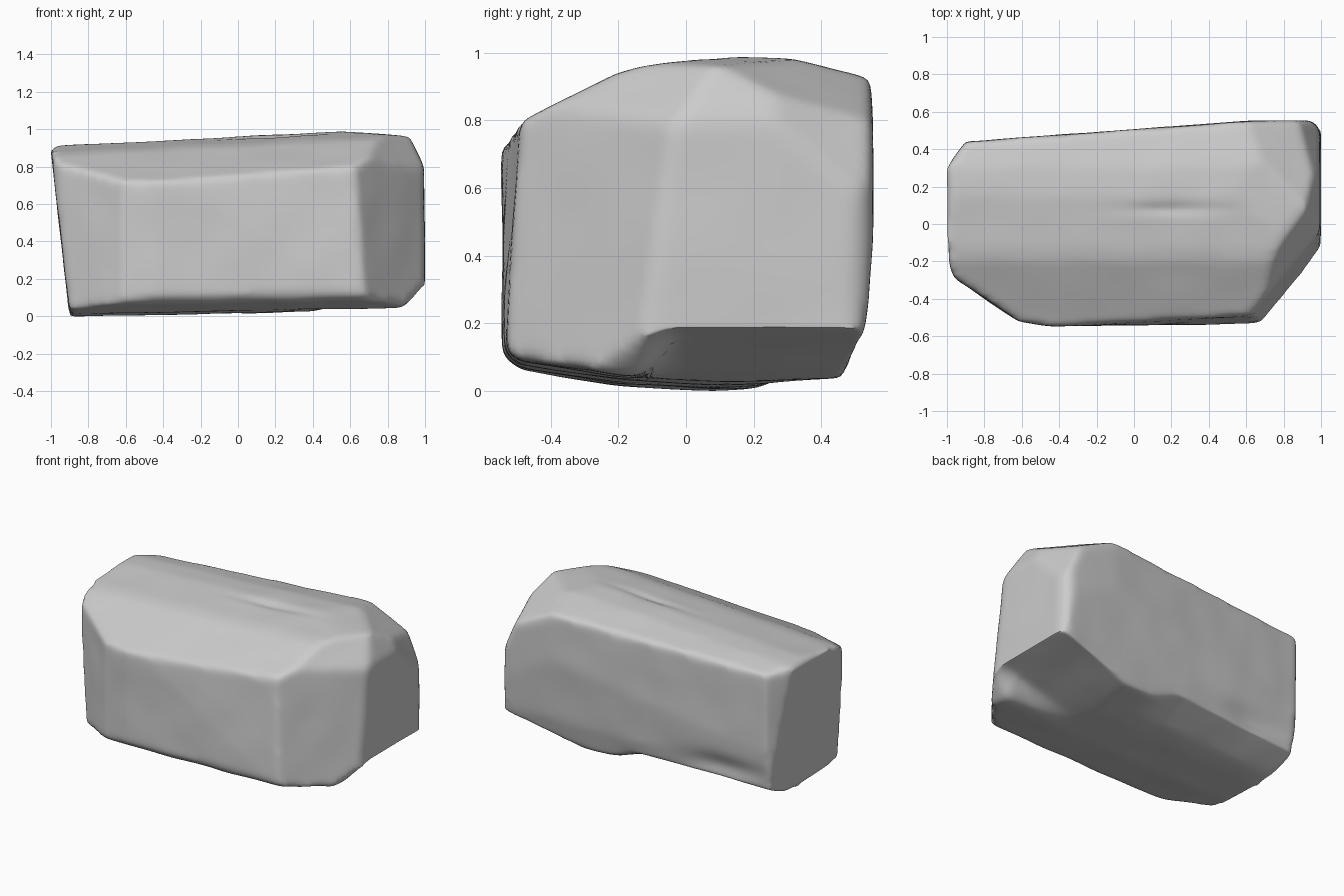
import bpy
import bmesh
from math import exp
from mathutils import Vector, noise

cube = bpy.data.objects.get("Cube")
if cube:
    bpy.data.objects.remove(cube, do_unlink=True)

CENTRE = Vector((0, 0, 0.5))


def cut(bm, point, normal):
    """Slice the block with a plane and keep the side holding the centre."""
    point, normal = Vector(point), Vector(normal)
    if normal.dot(point - CENTRE) < 0:
        normal = -normal
    geom = bm.verts[:] + bm.edges[:] + bm.faces[:]
    bmesh.ops.bisect_plane(bm, geom=geom, plane_co=point,
                           plane_no=normal.normalized(), clear_outer=True)
    hull = bmesh.ops.convex_hull(bm, input=bm.verts[:])
    inside = [v for v in hull["geom_interior"] + hull["geom_unused"]
              if isinstance(v, bmesh.types.BMVert) and v.is_valid]
    bmesh.ops.delete(bm, geom=inside, context="VERTS")


def cut_outline(bm, outline, place, along):
    """Slice along every segment of an outline swept in one direction."""
    points = [Vector(place(*p)) for p in outline]
    for a, b in zip(points, points[1:]):
        cut(bm, a, (b - a).cross(Vector(along)))


def in_plan(x, y):
    return (x, y, 0.5)


def in_section(y, z):
    return (0, y, z)


def in_front(x, z):
    return (x, 0, z)


def fade(value, start, end):
    """Smooth step from 0 at start to 1 at end."""
    t = min(max((value - start) / (end - start), 0), 1)
    return t * t * (3 - 2 * t)


def raise_to(co, floor, weight):
    """Lift a point lying under a sloping floor."""
    co.z += max(floor - co.z, 0) * weight


# Rough block
bm = bmesh.new()
bmesh.ops.create_cube(bm, size=3)

# Plan: front, left end, back and chamfered corners
plan = [(0.6, -0.535), (-0.45, -0.545), (-0.62, -0.52), (-0.96, -0.29),
        (-1, -0.2), (-1, 0.3), (-0.9, 0.44), (0.6, 0.55), (0.95, 0.555),
        (1, 0.5), (1, -0.04)]
cut_outline(bm, plan, in_plan, (0, 0, 1))

# Front face leans back towards the right
cut(bm, (-0.5, -0.55, 0.74), (-0.05, 1, -0.066))

# Long ridged top and underside, swept from end to end
top = [(-0.55, 0.74), (-0.2, 0.91), (-0.13, 0.928), (0.15, 0.962),
       (0.3, 0.955), (0.56, 0.895)]
front_base = [(-0.56, 0.13), (-0.5, 0.075), (-0.2, 0.03), (0.13, 0.015)]
back_base = [(0.1, 0.015), (0.44, 0.03), (0.48, 0.2), (0.505, 0.5)]
cut_outline(bm, top, in_section, (1, 0, 0.05))
cut_outline(bm, front_base, in_section, (1, 0, 0.02))
cut_outline(bm, back_base, in_section, (1, 0.06, 0.02))

# Sloping left end and broken right end
cut_outline(bm, [(-0.9, 0), (-1, 0.88), (-0.98, 0.92)], in_front, (0, 1, 0))
cut_outline(bm, [(0.87, 0.04), (1, 0.16), (0.995, 0.8), (0.92, 0.965),
                 (0.5, 0.992)], in_front, (0, 1, 0))

# Broken facets: front right corner, its top, and the back right top
cut_outline(bm, [(0.63, -0.53), (0.98, -0.1)], in_plan, (-0.08, 0.05, 1))
cut(bm, (0.87, -0.18, 0.82), (0.65, -0.45, 0.6))
cut(bm, (0.62, 0.55, 0.92), (0.4, 0.35, 0.85))
cut(bm, (0.98, 0.55, 0.58), (0.9, 0.35, 0.4))

mesh = bpy.data.meshes.new("rock")
bm.to_mesh(mesh)
bm.free()
rock = bpy.data.objects.new("rock", mesh)
bpy.context.collection.objects.link(rock)
bpy.ops.object.select_all(action="DESELECT")
rock.select_set(True)
bpy.context.view_layer.objects.active = rock

# Even mesh for worn edges and surface detail
remesh = rock.modifiers.new("even_mesh", "REMESH")
remesh.mode = "VOXEL"
remesh.voxel_size = 0.02
bpy.ops.object.modifier_apply(modifier=remesh.name)

bm = bmesh.new()
bm.from_mesh(rock.data)

# Broken underside: a ramp at the right end and a scoop along the left back
for v in bm.verts:
    x, y = v.co.x, v.co.y
    raise_to(v.co, 0.02 + 0.27 * (x - 0.38), fade(y, -0.14, -0.03))
    raise_to(v.co, 0.03 + 0.45 * (y - 0.26), fade(x, 0.25, 0))

for _ in range(6):
    bmesh.ops.smooth_vert(bm, verts=bm.verts, factor=0.5,
                          use_axis_x=True, use_axis_y=True, use_axis_z=True)
bm.normal_update()

# Hollows: centre, reach, push
dents = [
    ((-0.6, 0.46, 0.18), (0.3, 0.12, 0.07), (0, -0.03, 0)),
    ((0.2, 0.08, 0.97), (0.25, 0.03, 0.1), (0, 0, -0.012)),
]
for v in bm.verts:
    shift = v.normal * noise.noise(v.co * 4) * 0.005
    for spot, reach, push in dents:
        d = sum(((c - s) / r) ** 2 for c, s, r in zip(v.co, spot, reach))
        shift = shift + Vector(push) * exp(-d)
    v.co += shift

# Settle the rock on the ground
lowest = min(v.co.z for v in bm.verts)
bmesh.ops.translate(bm, verts=bm.verts, vec=(0, 0, -lowest))
bm.to_mesh(rock.data)
bm.free()

stone = bpy.data.materials.new("grey_stone")
stone.use_nodes = True
colour = (0.6, 0.6, 0.6, 1)
stone.diffuse_color = colour
stone.node_tree.nodes["Principled BSDF"].inputs["Base Color"].default_value = colour
rock.data.materials.clear()
rock.data.materials.append(stone)
bpy.ops.object.shade_smooth_by_angle(angle=0.8)
